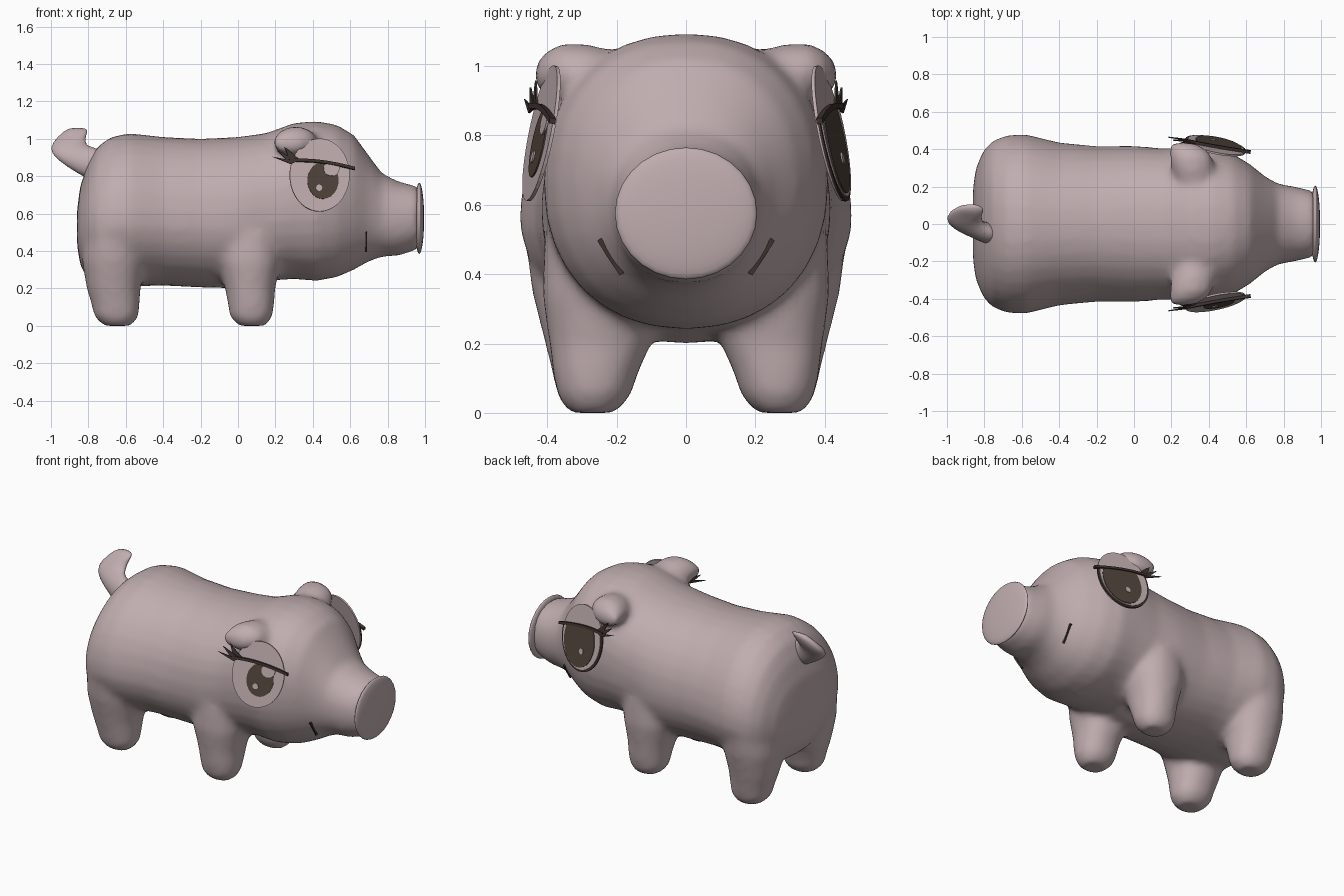
import bpy
import bmesh
from math import cos, sin, tau, copysign
from mathutils import Vector

default_cube = bpy.data.objects.get("Cube")
if default_cube:
    bpy.data.objects.remove(default_cube, do_unlink=True)


def material(name, colour):
    mat = bpy.data.materials.new(name)
    mat.use_nodes = True
    mat.diffuse_color = (*colour, 1)
    mat.node_tree.nodes["Principled BSDF"].inputs["Base Color"].default_value = (*colour, 1)
    return mat


pink = material("dusty pink", (0.53, 0.42, 0.43))
brown = material("dark brown", (0.08, 0.057, 0.042))
lash_brown = material("lash brown", (0.048, 0.032, 0.027))


def finish(name, bm, mat, smooth=True):
    bmesh.ops.recalc_face_normals(bm, faces=bm.faces[:])
    mesh = bpy.data.meshes.new(name)
    bm.to_mesh(mesh)
    bm.free()
    mesh.materials.append(mat)
    for poly in mesh.polygons:
        poly.use_smooth = smooth
    obj = bpy.data.objects.new(name, mesh)
    bpy.context.collection.objects.link(obj)
    return obj


def loft(bm, rings, sides=32, power=2.0):
    """Skin a closed tube through rings given as (centre, u axis, v axis)."""
    loops = []
    for centre, u, v in rings:
        loop = []
        for i in range(sides):
            c, s = cos(tau * i / sides), sin(tau * i / sides)
            a = copysign(abs(c) ** (2 / power), c)
            b = copysign(abs(s) ** (2 / power), s)
            loop.append(bm.verts.new(Vector(centre) + Vector(u) * a + Vector(v) * b))
        loops.append(loop)
    for lower, upper in zip(loops, loops[1:]):
        for i in range(sides):
            j = (i + 1) % sides
            bm.faces.new((lower[i], lower[j], upper[j], upper[i]))
    bm.faces.new(loops[0][::-1])
    bm.faces.new(loops[-1])


# Torso, head and snout: x, bottom, top, half width
profile = [
    (-0.86, 0.43, 0.62, 0.2), (-0.845, 0.33, 0.74, 0.3), (-0.805, 0.25, 0.865, 0.395),
    (-0.755, 0.215, 0.955, 0.45), (-0.68, 0.21, 1.01, 0.482), (-0.58, 0.21, 1.03, 0.488),
    (-0.4, 0.215, 1.01, 0.442), (-0.2, 0.205, 1.0, 0.42), (0, 0.2, 1.01, 0.42),
    (0.15, 0.24, 1.03, 0.405), (0.3, 0.25, 1.085, 0.41), (0.42, 0.24, 1.095, 0.41),
    (0.53, 0.26, 1.075, 0.375), (0.62, 0.3, 1.02, 0.32), (0.7, 0.345, 0.91, 0.255),
    (0.77, 0.37, 0.815, 0.215), (0.86, 0.375, 0.77, 0.2), (0.965, 0.41, 0.745, 0.175),
]
bm = bmesh.new()
loft(bm, [((x, 0, (lo + hi) / 2), (0, w, 0), (0, 0, (hi - lo) / 2))
          for x, lo, hi, w in profile], power=2.2)
# The rump is pear shaped: narrower towards the back line
for v in bm.verts:
    rump = min(max((0.2 - v.co.x) / 0.6, 0), 1)
    v.co.y *= 1 - 0.3 * rump * max(v.co.z - 0.55, 0)

# Legs: height, x, y, half length, half width
front_leg = [(0.0, 0.075, 0.27, 0.075, 0.07), (0.05, 0.07, 0.265, 0.115, 0.107),
             (0.12, 0.07, 0.26, 0.125, 0.125), (0.2, 0.065, 0.247, 0.135, 0.148),
             (0.34, 0.06, 0.235, 0.17, 0.18), (0.5, 0.06, 0.23, 0.17, 0.18)]
rear_leg = [(0.0, -0.645, 0.27, 0.075, 0.07), (0.05, -0.65, 0.265, 0.12, 0.107),
            (0.12, -0.655, 0.262, 0.13, 0.125), (0.2, -0.665, 0.257, 0.145, 0.15),
            (0.35, -0.665, 0.26, 0.17, 0.185), (0.5, -0.66, 0.27, 0.165, 0.195)]
# Ears are stubby lobes folded outwards: centre, half length, half thickness
ear = [((0.33, 0.18, 0.95), 0.09, 0.09), ((0.315, 0.29, 0.975), 0.115, 0.09),
       ((0.305, 0.36, 0.985), 0.115, 0.08), ((0.285, 0.405, 0.98), 0.095, 0.062),
       ((0.255, 0.435, 0.97), 0.07, 0.035)]
for side in (-1, 1):
    for leg in (front_leg, rear_leg):
        loft(bm, [((x, y * side, z), (a, 0, 0), (0, b, 0)) for z, x, y, a, b in leg],
             sides=20, power=2.2)
    loft(bm, [((x, y * side, z), (w, 0, 0), (0, 0, t)) for (x, y, z), w, t in ear], sides=20)

# Melt torso, legs and ears into one soft skin
body = finish("body", bm, pink)
remesh = body.modifiers.new("Blend", 'REMESH')
remesh.mode = 'VOXEL'
remesh.voxel_size = 0.02
remesh.use_smooth_shade = True
soften = body.modifiers.new("Soften", 'SMOOTH')
soften.factor = 0.5
soften.iterations = 10

# Snout disc
bm = bmesh.new()
bmesh.ops.create_uvsphere(bm, u_segments=28, v_segments=16, radius=1)
for v in bm.verts:
    x, y, z = v.co
    v.co = (0.969 + 0.026 * z, 0.205 * x, 0.575 + 0.19 * y)
finish("snout_disc", bm, pink)

# Tail that fans out towards its tip
bm = bmesh.new()
loft(bm, [((-0.74, -0.06, 0.85), (0.03, 0, 0.09), (0, 0.07, 0)),
          ((-0.82, -0.04, 0.885), (0.035, 0, 0.075), (0, 0.055, 0)),
          ((-0.895, 0, 0.93), (0.085, 0, 0.04), (0.02, 0.045, 0)),
          ((-0.915, 0.04, 0.975), (0.1, 0, 0.025), (0.02, 0.045, 0)),
          ((-0.885, 0.07, 1.025), (0.085, 0, 0.015), (0, 0.04, 0.01)),
          ((-0.855, 0.085, 1.06), (0.05, 0, -0.005), (0, 0.02, 0.005))], sides=12)
tail = finish("tail", bm, pink)
rounding = tail.modifiers.new("Round", 'SUBSURF')
rounding.levels = rounding.render_levels = 1


# Eyes lie on a plane that leans in towards the top and the snout
def on_eye(x, z, side, out):
    y = 0.412 - 0.2 * (x - 0.435) - 0.2 * (z - 0.805)
    return Vector((x, side * y, z)) + Vector((0.2, side, 0.2)).normalized() * out


def prism(name, back, front, mat):
    bm = bmesh.new()
    back = [bm.verts.new(p) for p in back]
    front = [bm.verts.new(p) for p in front]
    bm.faces.new(back)
    bm.faces.new(front)
    for i in range(len(back)):
        j = (i + 1) % len(back)
        bm.faces.new((back[i], back[j], front[j], front[i]))
    return finish(name, bm, mat, smooth=False)


def plate(name, outline, side, out, thick, mat):
    prism(name, [on_eye(x, z, side, out) for x, z in outline],
          [on_eye(x, z, side, out + thick) for x, z in outline], mat)


def brow_height(x):
    return 0.882 - 0.4 * max(x - 0.35, 0) ** 1.7


def ellipse(x, z, a, b, under_brow=False, count=40):
    points = [(x + a * cos(tau * i / count), z + b * sin(tau * i / count)) for i in range(count)]
    if under_brow:
        points = [(px, min(pz, brow_height(px))) for px, pz in points]
    return points


brow_xs = [0.27 + 0.035 * i for i in range(11)]
brow = [(x, brow_height(x) + 0.007) for x in brow_xs]
brow += [(x, brow_height(x) - 0.009) for x in reversed(brow_xs)]
lashes = [((0.33, 0.885), (0.28, 0.87), (0.245, 0.955)),
          ((0.32, 0.88), (0.275, 0.865), (0.205, 0.935)),
          ((0.31, 0.875), (0.28, 0.86), (0.18, 0.9))]

for side, label in ((-1, "right"), (1, "left")):
    plate(label + "_eye_white", ellipse(0.435, 0.805, 0.16, 0.195), side, 0, 0.01, pink)
    plate(label + "_brow", brow, side, 0.008, 0.018, lash_brown)
    for number, lash in enumerate(lashes):
        plate(f"{label}_lash_{number}", lash, side, 0.01 + 0.004 * number, 0.006, lash_brown)

# Right eye: small iris with two highlights
plate("right_iris", ellipse(0.452, 0.775, 0.083, 0.098), -1, 0.008, 0.006, brown)
plate("right_large_highlight", ellipse(0.497, 0.837, 0.042, 0.038, True), -1, 0.012, 0.006, pink)
plate("right_small_highlight", ellipse(0.43, 0.735, 0.017, 0.017), -1, 0.012, 0.006, pink)

# Left eye: dark rim, large iris and one highlight
plate("left_rim", ellipse(0.435, 0.805, 0.162, 0.197, True), 1, 0.006, 0.007, lash_brown)
plate("left_rim_inner", ellipse(0.435, 0.805, 0.15, 0.184, True), 1, 0.009, 0.008, pink)
plate("left_iris", ellipse(0.448, 0.785, 0.122, 0.155, True), 1, 0.013, 0.008, brown)
plate("left_highlight", ellipse(0.42, 0.73, 0.015, 0.017), 1, 0.017, 0.008, pink)

# Mouth creases: thin slips facing forwards, resting on the finished skin
skin = body.evaluated_get(bpy.context.evaluated_depsgraph_get())
for side, label in ((-1, "right"), (1, "left")):
    ends = []
    for y, z in ((0.25, 0.5), (0.185, 0.4)):
        point = skin.ray_cast(Vector((2, side * y, z)), Vector((-1, 0, 0)))[1]
        ends.append(Vector((point.x + 0.014, side * y, z)))
    across = Vector((0, side * 0.006, -0.004))
    outline = [ends[0] + across, ends[1] + across, ends[1] - across, ends[0] - across]
    prism(label + "_mouth_crease", outline, [p - Vector((0.009, 0, 0)) for p in outline], lash_brown)
